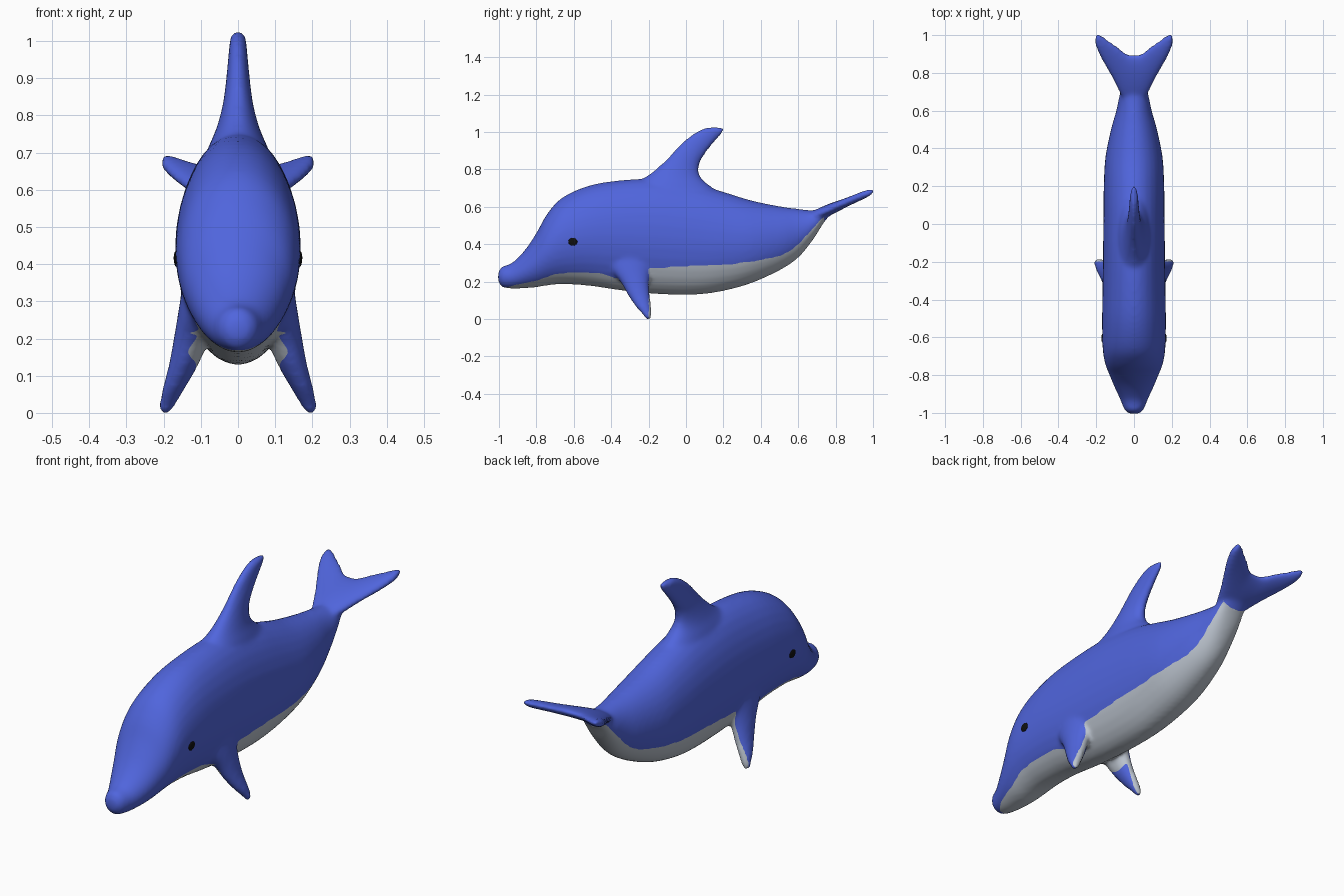
import bpy, bmesh, math
from mathutils import Vector

if "Cube" in bpy.data.objects:
    bpy.data.objects.remove(bpy.data.objects["Cube"])


def spline(rows, steps):
    """Catmull-Rom refinement of a list of equally long tuples."""
    rows = [Vector(r) for r in rows]
    out = []
    for i in range(len(rows) - 1):
        p0, p1 = rows[max(i - 1, 0)], rows[i]
        p2, p3 = rows[i + 1], rows[min(i + 2, len(rows) - 1)]
        for s in range(steps):
            t = s / steps
            out.append(0.5 * (2 * p1 + (p2 - p0) * t + (2 * p0 - 5 * p1 + 4 * p2 - p3) * t * t
                              + (3 * p1 - p0 - 3 * p2 + p3) * t ** 3))
    return out + [rows[-1]]


def loft(bm, rings, n=32):
    """Skin elliptical rings given as (centre, axis a, axis b)."""
    loops = []
    for c, a, b in rings:
        loops.append([bm.verts.new(Vector(c) + Vector(a) * math.cos(2 * math.pi * k / n)
                                   + Vector(b) * math.sin(2 * math.pi * k / n)) for k in range(n)])
    faces = [bm.faces.new(loops[0]), bm.faces.new(loops[-1])]
    for l0, l1 in zip(loops, loops[1:]):
        for k in range(n):
            faces.append(bm.faces.new((l0[k], l0[(k + 1) % n], l1[(k + 1) % n], l1[k])))
    bmesh.ops.recalc_face_normals(bm, faces=faces)


def material(name, color):
    m = bpy.data.materials.new(name)
    m.diffuse_color = (*color, 1)
    m.use_nodes = True
    m.node_tree.nodes["Principled BSDF"].inputs["Base Color"].default_value = m.diffuse_color
    return m


bm = bmesh.new()

# Body: y, top z, bottom z, half width
body = [(-1.005, .245, .205, .022), (-.985, .28, .172, .05), (-.93, .30, .162, .073),
        (-.86, .37, .165, .105), (-.80, .46, .17, .13), (-.74, .565, .18, .153),
        (-.66, .65, .186, .166), (-.52, .713, .178, .169), (-.35, .742, .153, .167),
        (-.15, .75, .133, .164), (.05, .722, .13, .162), (.2, .68, .15, .160),
        (.35, .634, .192, .152), (.5, .603, .26, .122), (.6, .589, .328, .094),
        (.68, .581, .425, .078), (.74, .588, .52, .064), (.79, .60, .575, .04)]
loft(bm, [((0, y, (t + b) / 2), (w, 0, 0), (0, 0, (t - b) / 2)) for y, t, b, w in spline(body, 4)])

# Dorsal fin: z, leading y, trailing y, half thickness
dorsal = [(.62, -.42, .26, .10), (.70, -.33, .145, .085), (.76, -.215, .078, .060),
          (.82, -.14, .070, .043), (.88, -.08, .10, .034), (.94, -.025, .148, .028),
          (.985, .03, .188, .024), (1.012, .075, .205, .02), (1.026, .12, .195, .012)]
loft(bm, [((0, (l + t) / 2, z), (w, 0, 0), (0, (t - l) / 2, 0)) for z, l, t, w in spline(dorsal, 3)])

# Pectoral fins: z, leading y, trailing y, centre x, half thickness
pectoral = [(.34, -.46, -.15, .085, .065), (.27, -.41, -.185, .105, .056),
            (.20, -.352, -.197, .125, .048), (.13, -.312, -.193, .146, .040),
            (.07, -.272, -.186, .171, .031), (.025, -.233, -.182, .189, .023),
            (-.004, -.212, -.19, .197, .012)]
for s in (-1, 1):
    loft(bm, [((s * x, (l + t) / 2, z), (w, 0, 0), (0, (t - l) / 2, 0))
              for z, l, t, x, w in spline(pectoral, 3)])

# Tail flukes: x, leading y, trailing y, half thickness
half = [(0, .60, .895, .030), (.04, .63, .903, .028), (.075, .69, .93, .025),
        (.12, .78, .962, .022), (.16, .85, .99, .021), (.19, .91, 1.008, .019),
        (.207, .95, 1.003, .012)]
fluke = [(-x, l, t, w) for x, l, t, w in half[:0:-1]] + half
loft(bm, [((x, (l + t) / 2, .685 - .43 * (1 - (l + t) / 2)),
           (0, (t - l) / 2, .43 * (t - l) / 2), (0, -.4 * w, .92 * w))
          for x, l, t, w in spline(fluke, 3)])

mesh = bpy.data.meshes.new("dolphin_body")
bm.to_mesh(mesh)
bm.free()
dolphin = bpy.data.objects.new("dolphin_body", mesh)
bpy.context.collection.objects.link(dolphin)
bpy.context.view_layer.objects.active = dolphin
dolphin.select_set(True)

# Fuse the parts into one soft skin
rm = dolphin.modifiers.new("fuse", 'REMESH')
rm.mode, rm.voxel_size = 'VOXEL', .01
sm = dolphin.modifiers.new("soften", 'SMOOTH')
sm.factor, sm.iterations = .5, 12
for name in ("fuse", "soften"):
    bpy.ops.object.modifier_apply(modifier=name)

# Pale belly below a line running along the flank
mesh = dolphin.data
mesh.materials.clear()
mesh.materials.append(material("blue_skin", (.08, .13, .72)))
mesh.materials.append(material("pale_belly", (.50, .55, .62)))
line = [(-.98, .165), (-.9, .185), (-.8, .205), (-.7, .24), (-.6, .25), (-.45, .245), (-.38, .22),
        (-.33, .21), (-.215, .23), (-.2, .27), (0, .283), (.2, .29), (.35, .305), (.5, .337),
        (.55, .36), (.6, .40), (.7, .51), (.74, .55)]


def is_belly(c):
    if -.36 < c.y < -.2 and abs(c.x) > .135 - abs(c.z - .165) * .6:
        return False
    for (y0, z0), (y1, z1) in zip(line, line[1:]):
        if y0 <= c.y < y1:
            return c.z < z0 + (z1 - z0) * (c.y - y0) / (y1 - y0)
    return False


bm = bmesh.new()
bm.from_mesh(mesh)
for f in bm.faces:
    f.smooth = True
    f.material_index = int(is_belly(f.calc_center_median()))
# Straighten the colour border
border = {}
for e in bm.edges:
    if len({f.material_index for f in e.link_faces}) == 2:
        a, b = e.verts
        border.setdefault(a, []).append(b)
        border.setdefault(b, []).append(a)
for _ in range(3):
    new = {v: v.co * .5 + (n[0].co + n[1].co) * .25 for v, n in border.items() if len(n) == 2}
    for v, co in new.items():
        v.co = co
bm.to_mesh(mesh)
bm.free()

# Eyes
black = material("eye_black", (.005, .005, .005))
for s, side in ((-1, "left"), (1, "right")):
    hit, loc, nor, _ = dolphin.ray_cast((s, -.605, .413), (-s, 0, 0))
    bpy.ops.mesh.primitive_uv_sphere_add(segments=24, ring_count=12, radius=1, location=loc)
    eye = bpy.context.object
    eye.name = "eye_" + side
    eye.rotation_euler = nor.to_track_quat('X', 'Z').to_euler()
    eye.scale = (.006, .024, .021)
    eye.data.materials.append(black)
    bpy.ops.object.shade_smooth()
